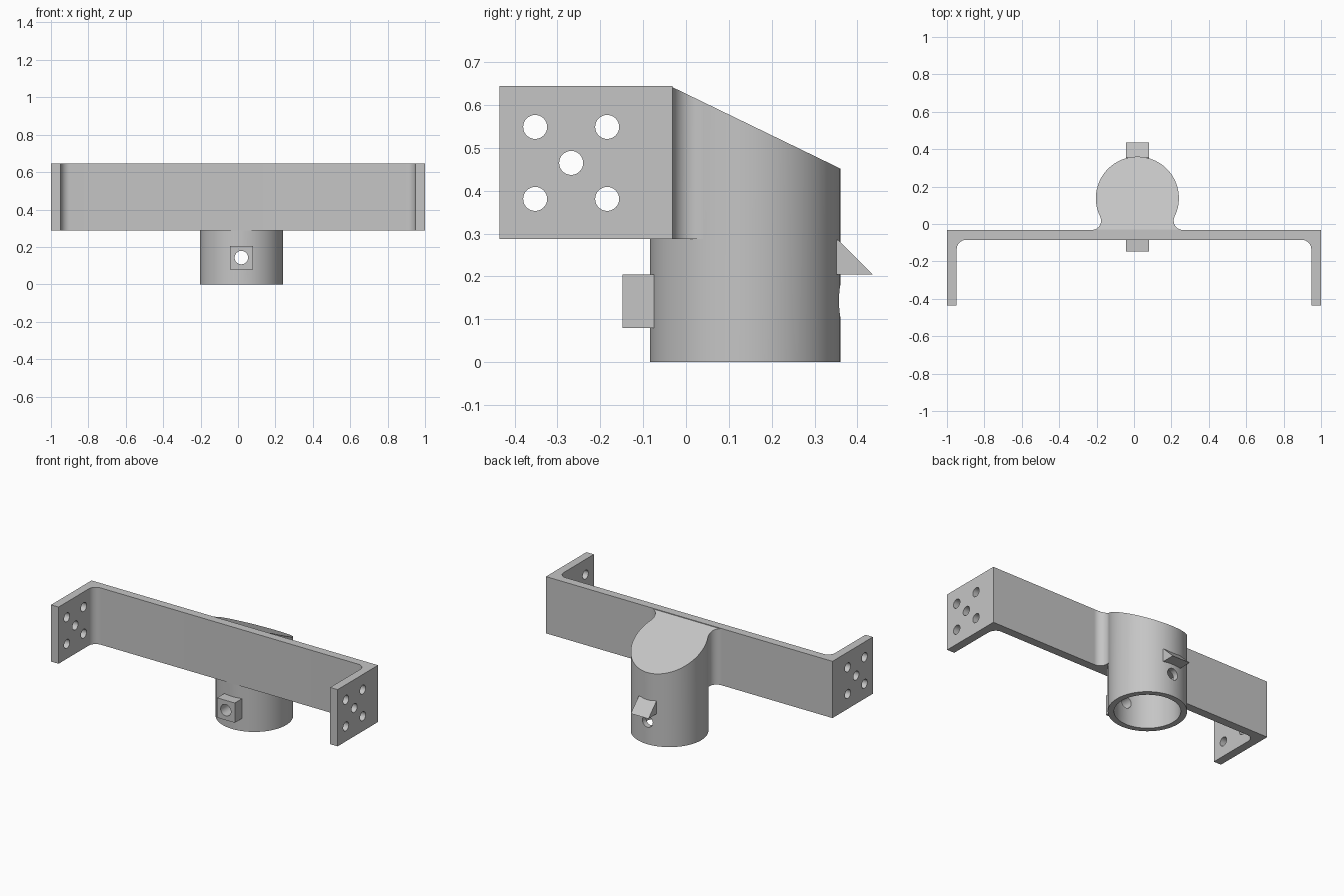
import bpy, bmesh, math
from mathutils import Vector, Matrix

cube = bpy.data.objects.get("Cube")
if cube:
    bpy.data.objects.remove(cube, do_unlink=True)

grey = bpy.data.materials.new("plain grey")
grey.use_nodes = True
grey.diffuse_color = (0.56, 0.56, 0.56, 1)
grey.node_tree.nodes["Principled BSDF"].inputs["Base Color"].default_value = grey.diffuse_color

CX, CY, R = 0.018, 0.138, 0.222           # socket axis and outer radius
FRONT, BACK = -0.085, -0.032              # crossbar faces
LOW, HIGH = 0.287, 0.645                  # crossbar heights
FILLET = 0.05


def finish(bm, name):
    bmesh.ops.recalc_face_normals(bm, faces=bm.faces)
    mesh = bpy.data.meshes.new(name)
    bm.to_mesh(mesh)
    bm.free()
    mesh.materials.append(grey)
    obj = bpy.data.objects.new(name, mesh)
    bpy.context.collection.objects.link(obj)
    return obj


def prism(name, points, direction):
    """Extrude a closed 3D outline along a direction."""
    bm = bmesh.new()
    face = bm.faces.new([bm.verts.new(p) for p in points])
    moved = bmesh.ops.extrude_face_region(bm, geom=[face], use_keep_orig=True)["geom"]
    verts = [g for g in moved if isinstance(g, bmesh.types.BMVert)]
    bmesh.ops.translate(bm, verts=verts, vec=direction)
    return finish(bm, name)


def rod(name, start, end, radius, sides):
    a, b = Vector(start), Vector(end)
    turn = (b - a).to_track_quat("Z", "Y").to_matrix().to_4x4()
    bm = bmesh.new()
    bmesh.ops.create_cone(bm, cap_ends=True, segments=sides, radius1=radius, radius2=radius,
                          depth=(b - a).length, matrix=Matrix.Translation((a + b) / 2) @ turn)
    return finish(bm, name)


def arc(cx, cy, r, start, end, steps=10):
    angles = [math.radians(start + (end - start) * i / steps) for i in range(steps + 1)]
    return [(cx + r * math.cos(a), cy + r * math.sin(a)) for a in angles]


def combine(obj, other, operation):
    mod = obj.modifiers.new("combine", "BOOLEAN")
    mod.operation, mod.solver, mod.object = operation, "EXACT", other
    bpy.context.view_layer.objects.active = obj
    bpy.ops.object.modifier_apply(modifier=mod.name)
    bpy.data.objects.remove(other, do_unlink=True)


def trim(obj, point, normal):
    """Cut away everything on the normal side of a plane and cap it."""
    bm = bmesh.new()
    bm.from_mesh(obj.data)
    cut = bmesh.ops.bisect_plane(bm, geom=bm.verts[:] + bm.edges[:] + bm.faces[:],
                                 plane_co=point, plane_no=normal, clear_outer=True)
    edges = [g for g in cut["geom_cut"] if isinstance(g, bmesh.types.BMEdge)]
    bmesh.ops.contextual_create(bm, geom=edges)
    bmesh.ops.recalc_face_normals(bm, faces=bm.faces)
    bm.to_mesh(obj.data)
    bm.free()


# Crossbar with two forward arms and rounded inner corners
inner = 0.948
half = [(0.0, BACK), (1.0, BACK), (1.0, -0.435), (inner, -0.435)]
half += arc(inner - FILLET, FRONT - FILLET, FILLET, 0, 90)
outline = half[1:] + [(-x, y) for x, y in reversed(half[1:])]
crossbar = prism("crossbar_bracket", [(x, y, LOW) for x, y in outline], (0, 0, HIGH - LOW))

# Five bolt holes through both arms
for dy, dz in [(0, 0), (-1, -1), (-1, 1), (1, -1), (1, 1)]:
    y, z = -0.268 + dy * 0.084, 0.465 + dz * 0.084
    combine(crossbar, rod("bolt_cutter", (-1.2, y, z), (1.2, y, z), 0.028, 32), "DIFFERENCE")

# Socket tube and the filleted neck joining it to the crossbar
socket = rod("socket_tube", (CX, CY, 0), (CX, CY, 0.8), R, 96)
fy = BACK + FILLET
fx = math.sqrt((R + FILLET) ** 2 - (CY - fy) ** 2)
tangent = math.degrees(math.atan2(CY - fy, -fx))
side = [(fx, BACK - 0.02)] + arc(fx, fy, FILLET, 270, tangent, 16) + [(0.12, CY)]
ring = side + [(-x, y) for x, y in reversed(side)]
neck = prism("neck", [(CX + x, y, LOW) for x, y in ring], (0, 0, 0.5))
combine(socket, neck, "UNION")

# Sloping roof of the socket
slope = Vector((0, 0.642 - 0.452, 0.36 - BACK))
trim(socket, (0, BACK, 0.642), slope.normalized())
trim(socket, (0, 0, 0.641), (0, 0, 1))

# Hollow the socket from below
combine(socket, rod("bore_cutter", (CX, CY, -0.1), (CX, CY, LOW), 0.187, 96), "DIFFERENCE")

# Square lug at the front and wedge catch at the back
x0, width = CX - 0.06, 0.123
lug = prism("front_lug", [(x0, -0.148, 0.08), (x0, -0.07, 0.08),
                          (x0, -0.07, 0.205), (x0, -0.148, 0.205)], (width, 0, 0))
wedge = prism("rear_wedge", [(x0, 0.34, 0.205), (x0, 0.435, 0.205),
                             (x0, 0.355, 0.285), (x0, 0.34, 0.285)], (width, 0, 0))

# Pin hole through the lug and both socket walls
for part in (lug, socket):
    combine(part, rod("pin_cutter", (CX, -0.3, 0.143), (CX, 0.6, 0.143), 0.036, 40), "DIFFERENCE")

for part in (crossbar, socket, lug, wedge):
    bpy.ops.object.select_all(action="DESELECT")
    part.select_set(True)
    bpy.context.view_layer.objects.active = part
    bpy.ops.object.shade_smooth_by_angle(angle=math.radians(30))
